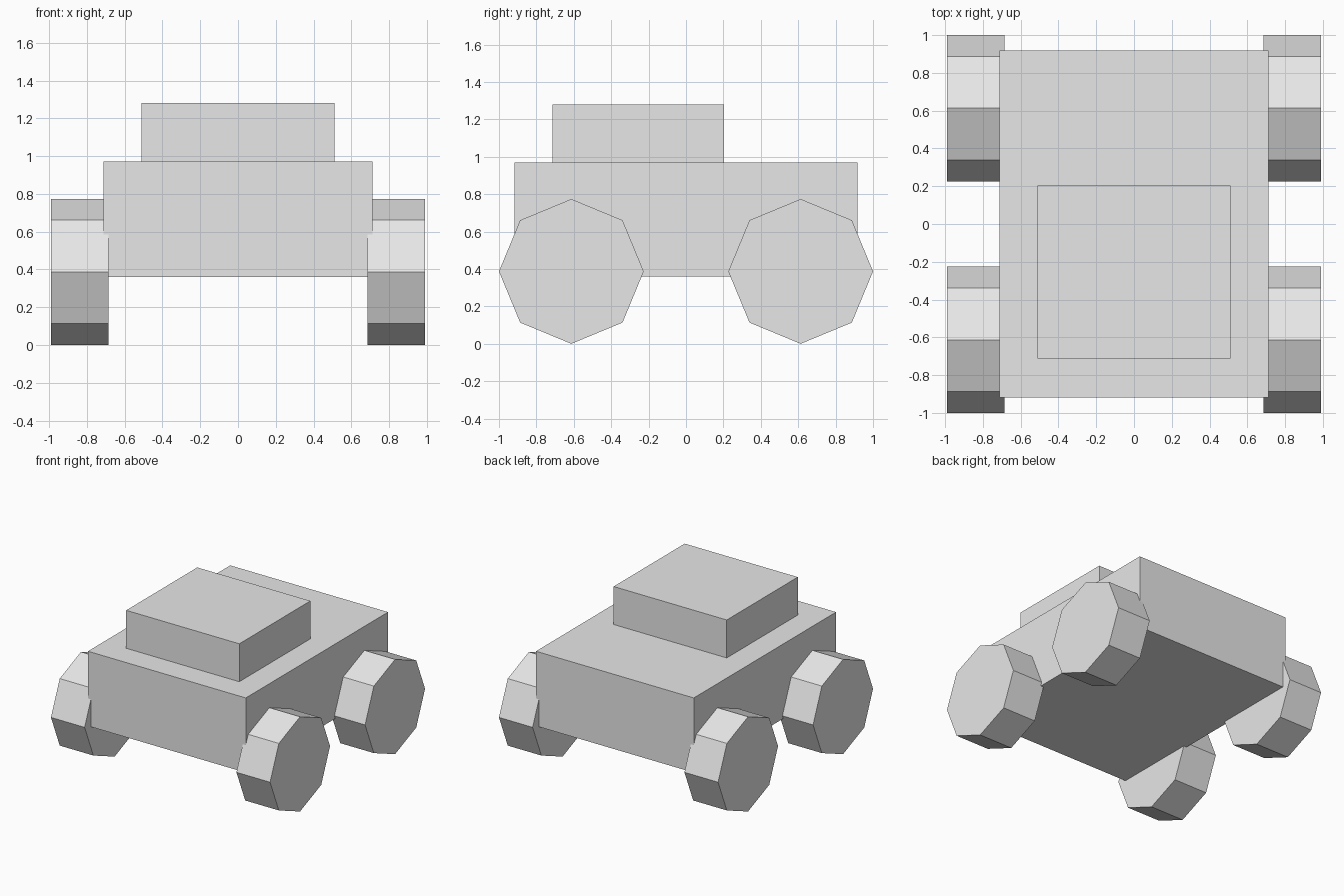
import bpy
from math import pi

default_cube = bpy.data.objects.get("Cube")
if default_cube:
    bpy.data.objects.remove(default_cube, do_unlink=True)

# One plain grey for the whole model
grey = bpy.data.materials.new("plain grey")
grey.use_nodes = True
colour = (0.8, 0.8, 0.8, 1)
grey.diffuse_color = colour
grey.node_tree.nodes["Principled BSDF"].inputs["Base Color"].default_value = colour


def finish(name):
    obj = bpy.context.object
    obj.name = name
    obj.data.name = name
    obj.data.materials.append(grey)
    return obj


def box(name, low, high):
    centre = [(a + b) / 2 for a, b in zip(low, high)]
    bpy.ops.mesh.primitive_cube_add(size=1, location=centre)
    obj = finish(name)
    obj.scale = [b - a for a, b in zip(low, high)]
    bpy.ops.object.transform_apply(location=False, rotation=False, scale=True)


def wheel(name, x, y):
    # Eight-sided wheel with a corner straight up, axle along x
    bpy.ops.mesh.primitive_cylinder_add(
        vertices=8, radius=RADIUS, depth=0.304,
        location=(x, y, RADIUS), rotation=(0, pi / 2, 0))
    finish(name)


RADIUS = 0.387

# Body and cabin
box("body", (-0.713, -0.918, 0.36), (0.713, 0.918, 0.97))
box("cabin", (-0.511, -0.713, 0.97), (0.511, 0.204, 1.28))

# Four wheels, sunk slightly into the body sides
for side, x in (("left", 0.838), ("right", -0.838)):
    for end, y in (("front", -0.613), ("back", 0.613)):
        wheel(f"{end}_{side}_wheel", x, y)
